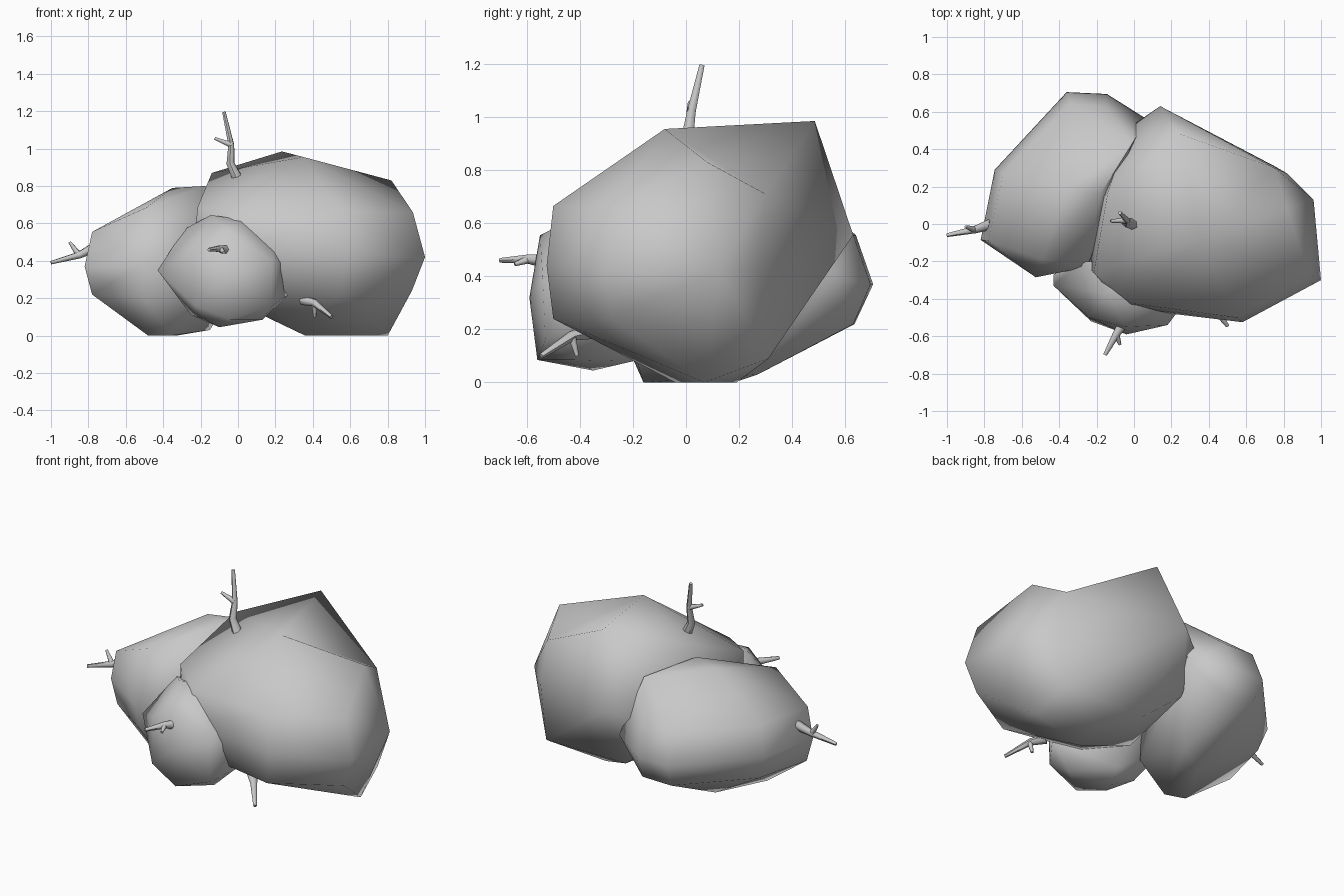
import bpy
import bmesh
import math
from mathutils import Vector

cube = bpy.data.objects.get("Cube")
if cube:
    bpy.data.objects.remove(cube, do_unlink=True)

# One plain colour for the whole shrub
grey = bpy.data.materials.new("plain_grey")
grey.use_nodes = True
colour = (0.58, 0.58, 0.58, 1)
grey.diffuse_color = colour
grey.node_tree.nodes["Principled BSDF"].inputs["Base Color"].default_value = colour


def select_only(obj):
    bpy.ops.object.select_all(action="DESELECT")
    obj.select_set(True)
    bpy.context.view_layer.objects.active = obj


def clump(name, corners, dents=()):
    """Faceted foliage mass: hull around its corners, with ridges turned to dents."""
    bm = bmesh.new()
    for corner in corners:
        bm.verts.new(corner)
    bmesh.ops.convex_hull(bm, input=bm.verts[:])
    for ends in dents:
        a, b = (min(bm.verts, key=lambda v: (v.co - Vector(end)).length)
                for end in ends)
        ridge = bm.edges.get((a, b))
        if ridge:
            bmesh.utils.edge_rotate(ridge, True)
    loose = [v for v in bm.verts if not v.link_faces]
    bmesh.ops.delete(bm, geom=loose, context="VERTS")
    bmesh.ops.recalc_face_normals(bm, faces=bm.faces[:])
    mesh = bpy.data.meshes.new(name)
    bm.to_mesh(mesh)
    bm.free()
    mesh.materials.append(grey)
    obj = bpy.data.objects.new(name, mesh)
    bpy.context.collection.objects.link(obj)
    select_only(obj)
    bpy.ops.object.shade_smooth_by_angle(angle=math.radians(65))


def twig(name, stem, fork):
    """Tapered stem with one short side shoot growing from its middle."""
    curve = bpy.data.curves.new(name, "CURVE")
    curve.dimensions = "3D"
    curve.bevel_depth = 1.0
    curve.bevel_resolution = 1
    curve.use_fill_caps = True
    joint = Vector(stem[-2])
    shoot = [joint, joint.lerp(Vector(fork), 0.5), fork]
    for path, thick, thin in ((stem, 0.03, 0.01), (shoot, 0.018, 0.008)):
        spline = curve.splines.new("POLY")
        spline.points.add(len(path) - 1)
        for i, (point, place) in enumerate(zip(spline.points, path)):
            point.co = (*place, 1)
            point.radius = thick + (thin - thick) * i / (len(path) - 1)
    curve.materials.append(grey)
    obj = bpy.data.objects.new(name, curve)
    bpy.context.collection.objects.link(obj)
    select_only(obj)
    bpy.ops.object.convert(target="MESH")
    bpy.ops.object.shade_smooth_by_angle(angle=math.radians(60))


# Large clump on the left, with a dent in its crown
peak, shoulder = (.235, .485, .985), (.82, .08, .83)
clump("large_clump", [
    # crown
    peak, shoulder, (.35, -.08, .955), (-.14, .17, .87),
    (-.215, -.26, .69), (.75, .3, .71),
    # outer side
    (.935, -.27, .66), (1, -.3, .42), (.93, -.28, .24), (.96, .13, .43),
    (.82, .27, .42), (.75, .31, .09),
    # front
    (.55, -.5, .665), (.58, -.525, .44), (.55, -.5, .24),
    (-.01, -.425, .65), (-.05, -.45, .44), (.05, -.4, .24),
    # back and inner side
    (.14, .63, .555), (-.02, .52, .5), (0, .42, .25), (.2, .31, .09),
    (-.235, -.24, .52), (-.2, .1, .5), (-.1, -.15, .22),
    # underside
    (.8, .07, 0), (.36, -.04, 0), (.42, .19, 0),
], dents=[(peak, shoulder)])

# Medium clump on the right, towards the back
clump("medium_clump", [
    # crown
    (-.35, .2, .79), (-.18, .16, .8), (-.01, .43, .735), (-.49, -.19, .685),
    # outer side
    (-.78, -.09, .555), (-.82, -.085, .37), (-.78, -.08, .22),
    (-.7, .27, .555), (-.745, .29, .37), (-.69, .27, .22),
    # back
    (-.34, .64, .555), (-.36, .705, .37), (-.34, .635, .22),
    (-.15, .63, .555), (-.145, .695, .37), (-.14, .63, .22), (.07, .56, .4),
    # front
    (-.525, -.285, .37), (-.5, -.25, .2), (-.25, -.23, .55), (-.23, -.22, .2),
    # underside
    (-.48, -.12, 0), (-.36, -.16, 0), (-.33, .18, 0), (-.15, .27, .03),
])

# Small clump in front
clump("small_clump", [
    # top
    (-.145, -.37, .645), (.02, -.42, .62), (.04, -.2, .61), (-.285, -.2, .57),
    # sides
    (-.43, -.27, .35), (-.43, -.33, .35), (.27, -.4, .22), (.27, -.42, .38),
    (.21, -.4, .51),
    # front
    (-.23, -.52, .16), (-.24, -.5, .44), (-.05, -.55, .555),
    (-.04, -.59, .32), (-.04, -.56, .085), (.18, -.53, .16), (.18, -.54, .4),
    # underside
    (-.25, -.3, .11), (-.18, -.46, .09), (-.1, -.35, .045),
    (.13, -.42, .085), (-.05, -.2, .08),
])

# Bare twigs poking out of the foliage
twig("top_twig",
     [(-.005, 0, .845), (-.04, .005, .92), (-.036, .02, 1.02),
      (-.075, .06, 1.195)],
     (-.125, .015, 1.055))
twig("side_twig",
     [(-.76, .0, .475), (-.85, -.03, .43), (-1, -.06, .39)],
     (-.9, -.015, .5))
twig("front_twig",
     [(-.05, -.52, .455), (-.095, -.59, .465), (-.155, -.7, .46)],
     (-.075, -.645, .445))
twig("low_twig",
     [(.35, -.36, .19), (.41, -.43, .175), (.5, -.545, .1)],
     (.41, -.41, .1))
